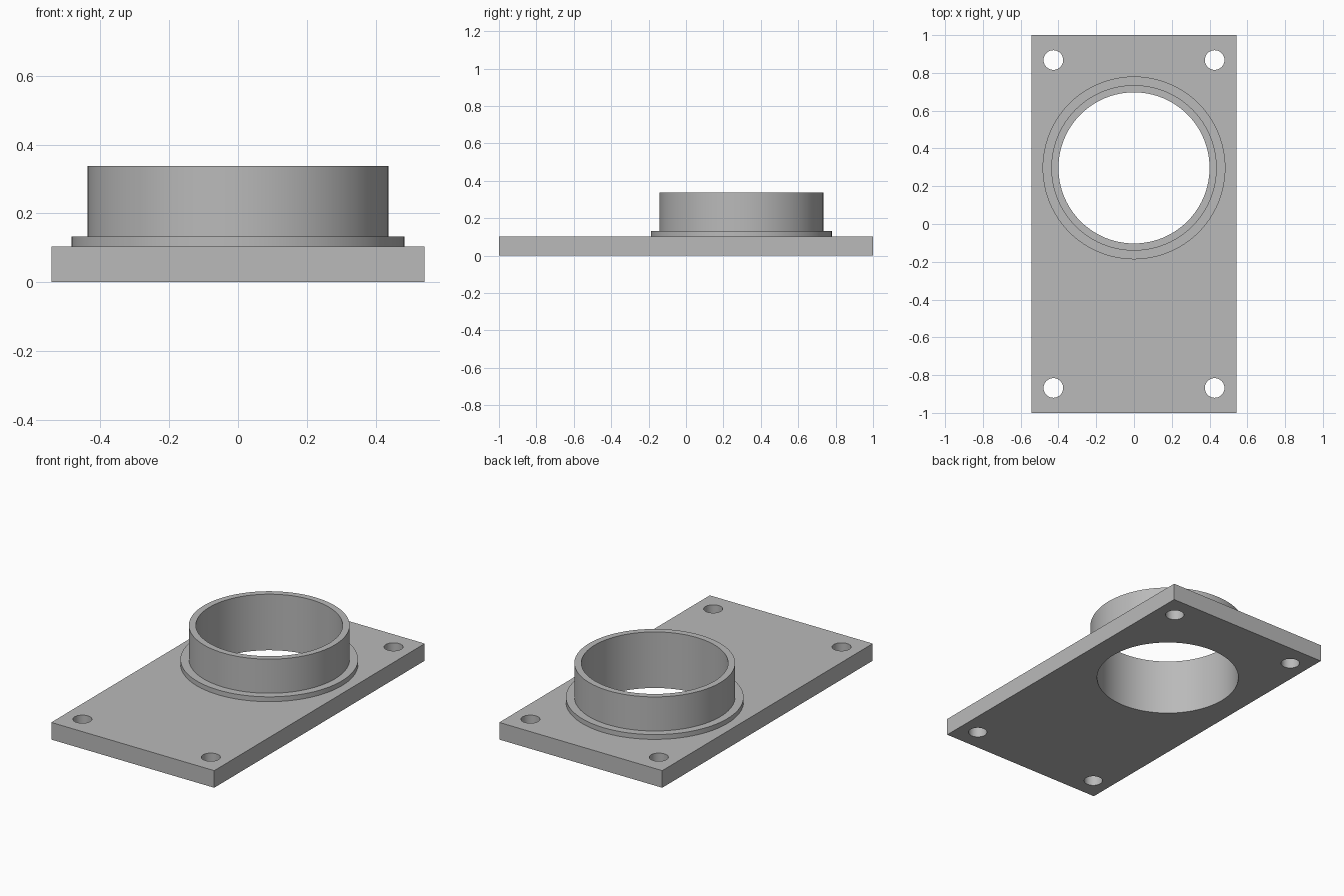
import bpy, bmesh, math
from mathutils import Matrix, Vector

cube = bpy.data.objects.get("Cube")
if cube:
    bpy.data.objects.remove(cube, do_unlink=True)

HALF_WIDTH, HALF_LENGTH = 0.542, 1.0
PLATE_TOP, COLLAR_TOP, TUBE_TOP = 0.103, 0.132, 0.337
BORE_R, TUBE_R, COLLAR_R = 0.4, 0.438, 0.484
BORE_Y = 0.297
BOLT_X, BOLT_Y, BOLT_R = 0.427, 0.868, 0.052
SIDES = 96

grey = bpy.data.materials.new("light_grey")
grey.use_nodes = True
colour = (0.49, 0.49, 0.49, 1)
grey.diffuse_color = colour
grey.node_tree.nodes["Principled BSDF"].inputs["Base Color"].default_value = colour


def finish(bm, name):
    """Turn a bmesh into a linked object with the shared material."""
    bmesh.ops.recalc_face_normals(bm, faces=bm.faces)
    mesh = bpy.data.meshes.new(name)
    bm.to_mesh(mesh)
    bm.free()
    mesh.materials.append(grey)
    obj = bpy.data.objects.new(name, mesh)
    bpy.context.collection.objects.link(obj)
    return obj


def smooth(obj):
    bpy.ops.object.select_all(action="DESELECT")
    obj.select_set(True)
    bpy.context.view_layer.objects.active = obj
    bpy.ops.object.shade_smooth_by_angle(angle=math.radians(30))


# Base plate
bm = bmesh.new()
bmesh.ops.create_cube(bm, size=1, matrix=Matrix.Translation((0, 0, PLATE_TOP / 2))
                      @ Matrix.Diagonal((2 * HALF_WIDTH, 2 * HALF_LENGTH, PLATE_TOP, 1)))
plate = finish(bm, "base_plate")

# Cutter for the bore and the four bolt holes
bm = bmesh.new()
holes = [(0, BORE_Y, BORE_R, SIDES)]
holes += [(sx * BOLT_X, sy * BOLT_Y, BOLT_R, SIDES // 2) for sx in (-1, 1) for sy in (-1, 1)]
for x, y, radius, sides in holes:
    bmesh.ops.create_cone(bm, cap_ends=True, segments=sides, radius1=radius, radius2=radius,
                          depth=1, matrix=Matrix.Translation((x, y, 0)))
cutter = finish(bm, "hole_cutter")
cutter.hide_render = True

cut = plate.modifiers.new("holes", "BOOLEAN")
cut.operation = "DIFFERENCE"
cut.solver = "EXACT"
cut.object = cutter
bpy.context.view_layer.objects.active = plate
bpy.ops.object.modifier_apply(modifier=cut.name)
bpy.data.objects.remove(cutter, do_unlink=True)
smooth(plate)

# Tube with its stepped collar, lathed from one closed profile
profile = [(BORE_R, PLATE_TOP), (COLLAR_R, PLATE_TOP), (COLLAR_R, COLLAR_TOP),
           (TUBE_R, COLLAR_TOP), (TUBE_R, TUBE_TOP), (BORE_R, TUBE_TOP)]
bm = bmesh.new()
rings = []
for i in range(SIDES):
    turn = Matrix.Rotation(math.tau * i / SIDES, 3, "Z")
    rings.append([bm.verts.new(turn @ Vector((0, r, z)) + Vector((0, BORE_Y, 0)))
                  for r, z in profile])
for i, ring in enumerate(rings):
    following = rings[(i + 1) % SIDES]
    for j in range(len(profile)):
        k = (j + 1) % len(profile)
        bm.faces.new((ring[j], ring[k], following[k], following[j]))
smooth(finish(bm, "collared_tube"))
